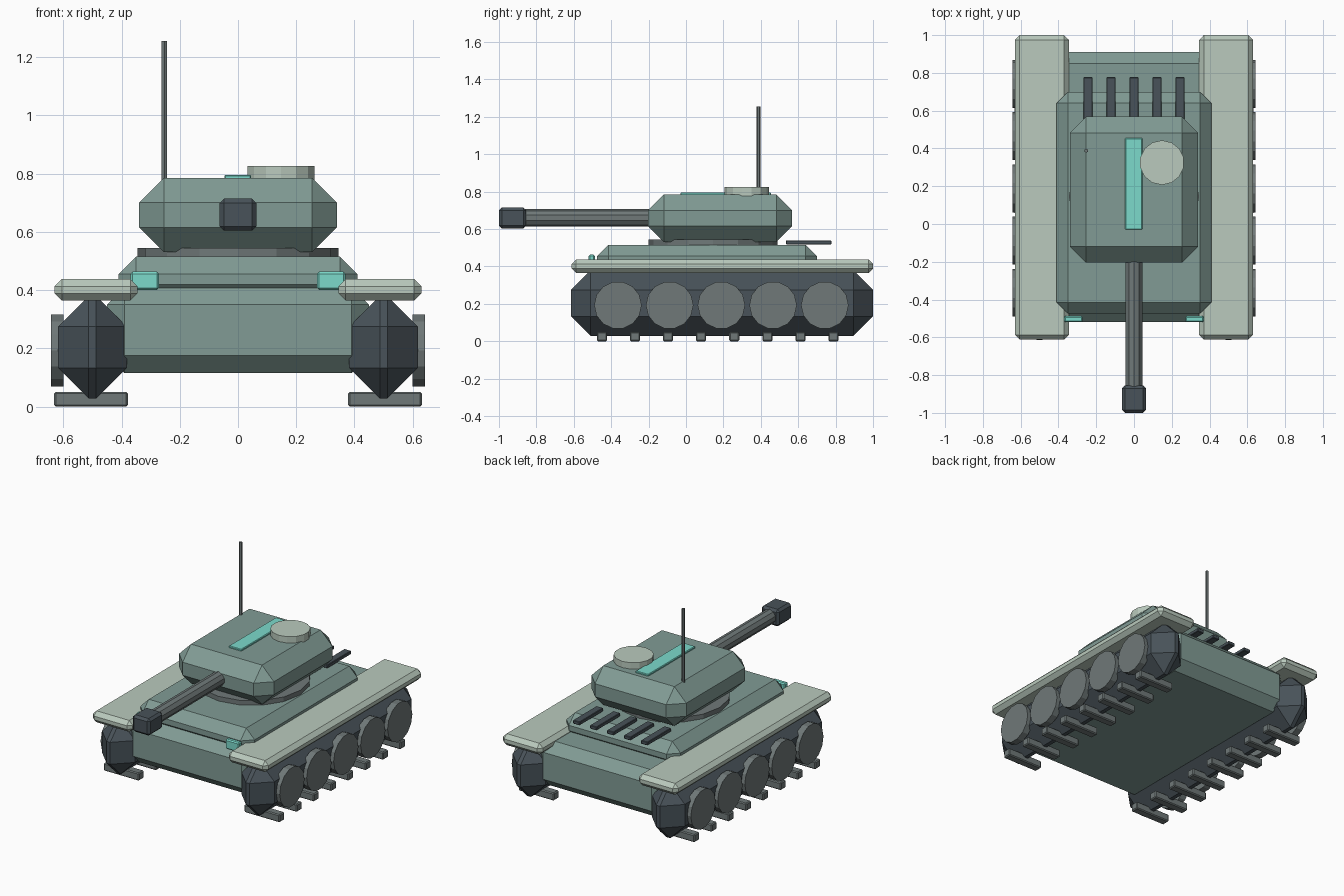
import bpy, bmesh
from math import pi
from mathutils import Matrix

if "Cube" in bpy.data.objects:
    bpy.data.objects.remove(bpy.data.objects["Cube"])


def material(name, rgb):
    m = bpy.data.materials.new(name)
    m.diffuse_color = (*rgb, 1)
    m.use_nodes = True
    m.node_tree.nodes["Principled BSDF"].inputs["Base Color"].default_value = m.diffuse_color
    return m


GREEN = material("hull_green", (0.22, 0.33, 0.30))
PALE = material("pale_green", (0.49, 0.59, 0.51))
DARK = material("dark_steel", (0.065, 0.085, 0.10))
GREY = material("grey_steel", (0.16, 0.19, 0.19))
TEAL = material("teal", (0.20, 0.70, 0.60))


def finish(name, bm, mat):
    bmesh.ops.recalc_face_normals(bm, faces=bm.faces)
    mesh = bpy.data.meshes.new(name)
    bm.to_mesh(mesh)
    bm.free()
    mesh.materials.append(mat)
    ob = bpy.data.objects.new(name, mesh)
    bpy.context.collection.objects.link(ob)
    return ob


def box(name, x, y, z, chamfer, mat):
    """Chamfered box from (min, max) ranges on each axis."""
    bm = bmesh.new()
    size = [r[1] - r[0] for r in (x, y, z)]
    mid = [(r[1] + r[0]) / 2 for r in (x, y, z)]
    bmesh.ops.create_cube(bm, size=1, matrix=Matrix.Translation(mid) @ Matrix.Diagonal((*size, 1)))
    if chamfer:
        bmesh.ops.bevel(bm, geom=bm.edges[:], offset=chamfer, segments=1,
                        affect='EDGES', clamp_overlap=True)
    return finish(name, bm, mat)


def cylinder(name, centre, r, depth, sides, mat, axis='Z'):
    bm = bmesh.new()
    turn = {'Z': Matrix(), 'X': Matrix.Rotation(pi / 2, 4, 'Y'),
            'Y': Matrix.Rotation(pi / 2, 4, 'X')}[axis]
    bmesh.ops.create_cone(bm, cap_ends=True, segments=sides, radius1=r, radius2=r,
                          depth=depth, matrix=Matrix.Translation(centre) @ turn)
    return finish(name, bm, mat)


# Hull
box("lower_hull", (-0.45, 0.45), (-0.52, 0.91), (0.115, 0.41), 0.06, GREEN)
box("upper_hull", (-0.41, 0.41), (-0.475, 0.70), (0.36, 0.515), 0.06, GREEN)

# Turret with its fittings
cylinder("turret_ring", (0, 0.145, 0.52), 0.345, 0.05, 16, GREY)
box("turret", (-0.34, 0.34), (-0.203, 0.568), (0.53, 0.785), 0.085, GREEN)
box("turret_stripe", (-0.047, 0.045), (-0.03, 0.455), (0.775, 0.796), 0.004, TEAL)
cylinder("hatch", (0.148, 0.325, 0.801), 0.118, 0.05, 14, PALE)
cylinder("antenna", (-0.253, 0.388, 1.005), 0.0105, 0.50, 6, GREY)

# Gun
cylinder("gun_barrel", (0, -0.52, 0.66), 0.046, 0.72, 10, GREY, 'Y')
box("muzzle", (-0.063, 0.063), (-1.0, -0.855), (0.604, 0.714), 0.015, DARK)

# Engine vents
for i in range(5):
    cx = (i - 2) * 0.122
    box(f"engine_vent_{i + 1}", (cx - 0.024, cx + 0.024), (0.535, 0.777), (0.517, 0.54), 0.003, DARK)

# Running gear, fenders and lights on both sides
for side, s in (("left", -1), ("right", 1)):
    def span(a, b):
        return tuple(sorted((s * a, s * b)))

    box(f"{side}_track", span(0.382, 0.618), (-0.615, 1.0), (0.028, 0.38), 0.105, DARK)
    box(f"{side}_fender", span(0.345, 0.63), (-0.612, 1.0), (0.364, 0.438), 0.025, PALE)
    box(f"{side}_headlight", span(0.272, 0.37), (-0.52, -0.487), (0.40, 0.463), 0.007, TEAL)
    for i in range(5):
        cylinder(f"{side}_wheel_{i + 1}", (s * 0.621, -0.364 + i * 0.2765, 0.193),
                 0.127, 0.044, 14, GREY, 'X')
    for i in range(8):
        cy = -0.45 + i * 0.177
        box(f"{side}_tread_{i + 1}", span(0.378, 0.632), (cy - 0.027, cy + 0.027), (0, 0.05), 0.006, GREY)
